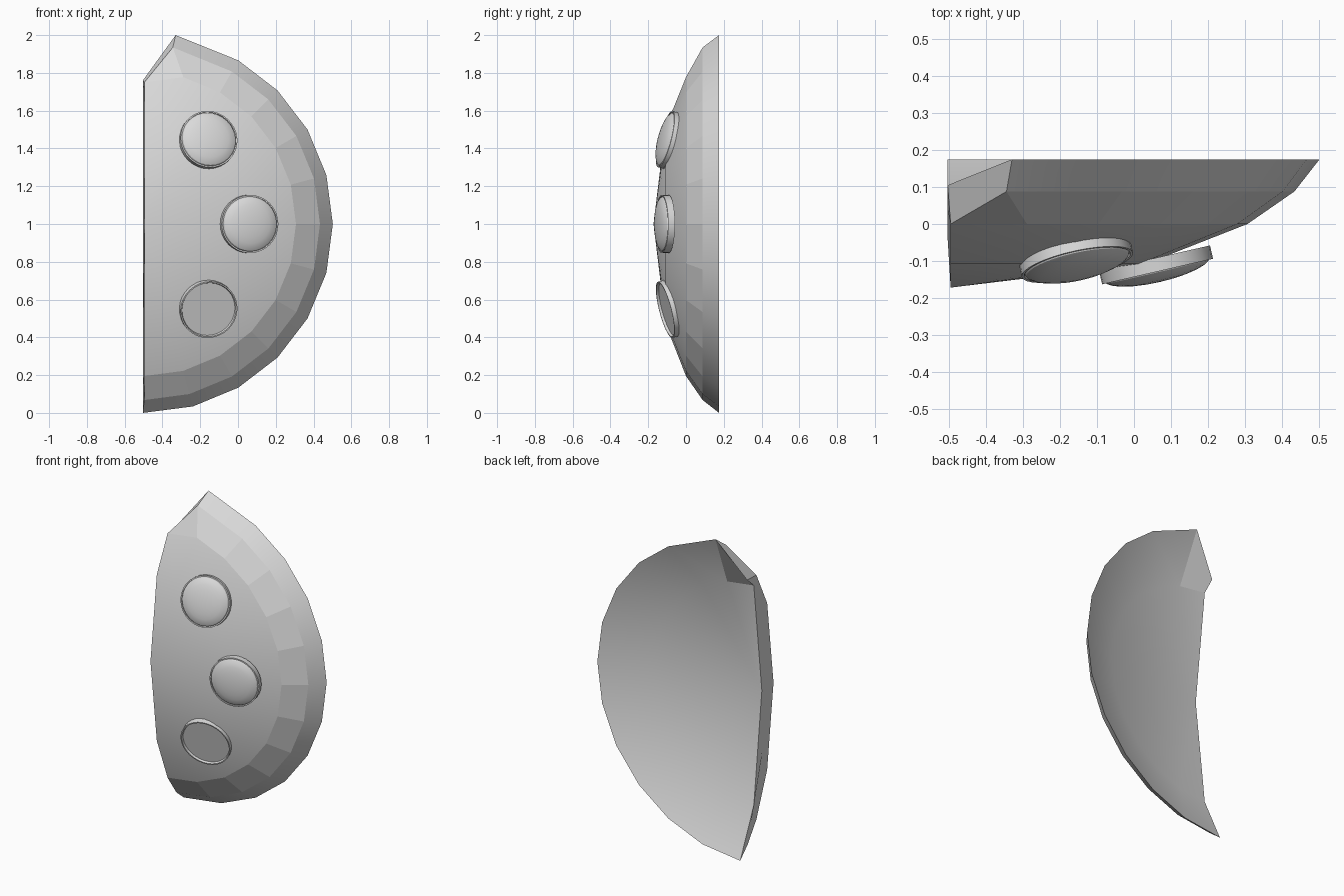
import bpy, bmesh
from math import cos, sin, pi, radians
from mathutils import Vector

cube = bpy.data.objects.get("Cube")
if cube:
    bpy.data.objects.remove(cube)

grey = bpy.data.materials.new("plain_grey")
grey.use_nodes = True
grey.diffuse_color = (0.7, 0.7, 0.7, 1)
grey.node_tree.nodes["Principled BSDF"].inputs["Base Color"].default_value = (0.7, 0.7, 0.7, 1)


def finish(bm, name):
    """Mark sharp edges, then turn the bmesh into an object."""
    bmesh.ops.recalc_face_normals(bm, faces=bm.faces[:])
    for e in bm.edges:
        if len(e.link_faces) == 2:
            e.smooth = e.calc_face_angle(0) < radians(30)
    mesh = bpy.data.meshes.new(name)
    bm.to_mesh(mesh)
    bm.free()
    mesh.materials.append(grey)
    obj = bpy.data.objects.new(name, mesh)
    bpy.context.collection.objects.link(obj)
    return obj


def strips(bm, rings, smooth):
    """Bridge rows of points with quads; smooth is decided per strip."""
    rows = [[bm.verts.new(p) for p in ring] for ring in rings]
    for k, (a, b) in enumerate(zip(rows, rows[1:])):
        for i in range(len(a) - 1):
            f = bm.faces.new((a[i], a[i + 1], b[i + 1], b[i]))
            f.smooth = smooth(k, i)
    bmesh.ops.remove_doubles(bm, verts=bm.verts[:], dist=0.0005)


# Half-round shell: (radius, y) from the front centre over the rim to the hollow back
STEPS = 12
RIM = 4
profile = [(0, -0.172), (0.53, -0.108), (0.805, 0), (0.932, 0.088), (1, 0.175),
           (0.7, 0.038), (0, -0.043)]
shell_rings = []
for k, (r, y) in enumerate(profile):
    # The side wall leans outward a little towards the back
    wall_x = -0.496 if k < RIM else -0.504
    ring = []
    for i in range(STEPS + 1):
        a = pi * (i / STEPS - 0.5)
        x = wall_x if r == 0 or i in (0, STEPS) else -0.498 + r * cos(a)
        ring.append(Vector((x, y, 1 + r * sin(a))))
    shell_rings.append(ring)

# Clipped upper corner
outer_corner = Vector((-0.496, 0, 1.75))
shell_rings[2][STEPS] = outer_corner
shell_rings[3][STEPS] = outer_corner
shell_rings[RIM][STEPS] = Vector((-0.504, 0.105, 1.76))
shell_rings[3][STEPS - 1] = Vector((-0.345, 0.088, 1.935))
shell_rings[RIM][STEPS - 1] = Vector((-0.33, 0.175, 2))

bm = bmesh.new()
strips(bm, shell_rings, lambda k, i: k != 2 and not (k in (3, RIM) and i == STEPS - 1))
# Straight side wall
bmesh.ops.holes_fill(bm, edges=[e for e in bm.edges if e.is_boundary], sides=0)
finish(bm, "shell")


def lathe(name, points, centre, normal, segments=32):
    """Turn (radius, height) points around the normal direction."""
    bm = bmesh.new()
    turn = [2 * pi * i / segments for i in range(segments + 1)]
    strips(bm, [[(r * cos(a), r * sin(a), h) for a in turn] for r, h in points],
           lambda k, i: True)
    obj = finish(bm, name)
    obj.rotation_mode = 'QUATERNION'
    obj.rotation_quaternion = Vector(normal).to_track_quat('Z', 'Y')
    obj.location = centre


# Round studs: two domed, one an empty socket
rim = [(0, -0.02), (0.154, -0.02), (0.154, 0.017), (0.147, 0.017)]
dome = [(0.147, 0.01)] + [(0.146 * cos(t * pi / 12), 0.01 + 0.036 * sin(t * pi / 12))
                          for t in range(7)]
socket = [(0.143, 0.004), (0, 0.004)]

lathe("upper_stud", rim + dome, (-0.157, -0.094, 1.445), (0.22, -1, 0.26))
lathe("middle_stud", rim + dome, (0.06, -0.112, 1), (0.23, -1, 0))
lathe("lower_socket", rim + socket, (-0.157, -0.094, 0.55), (0.22, -1, -0.26))
